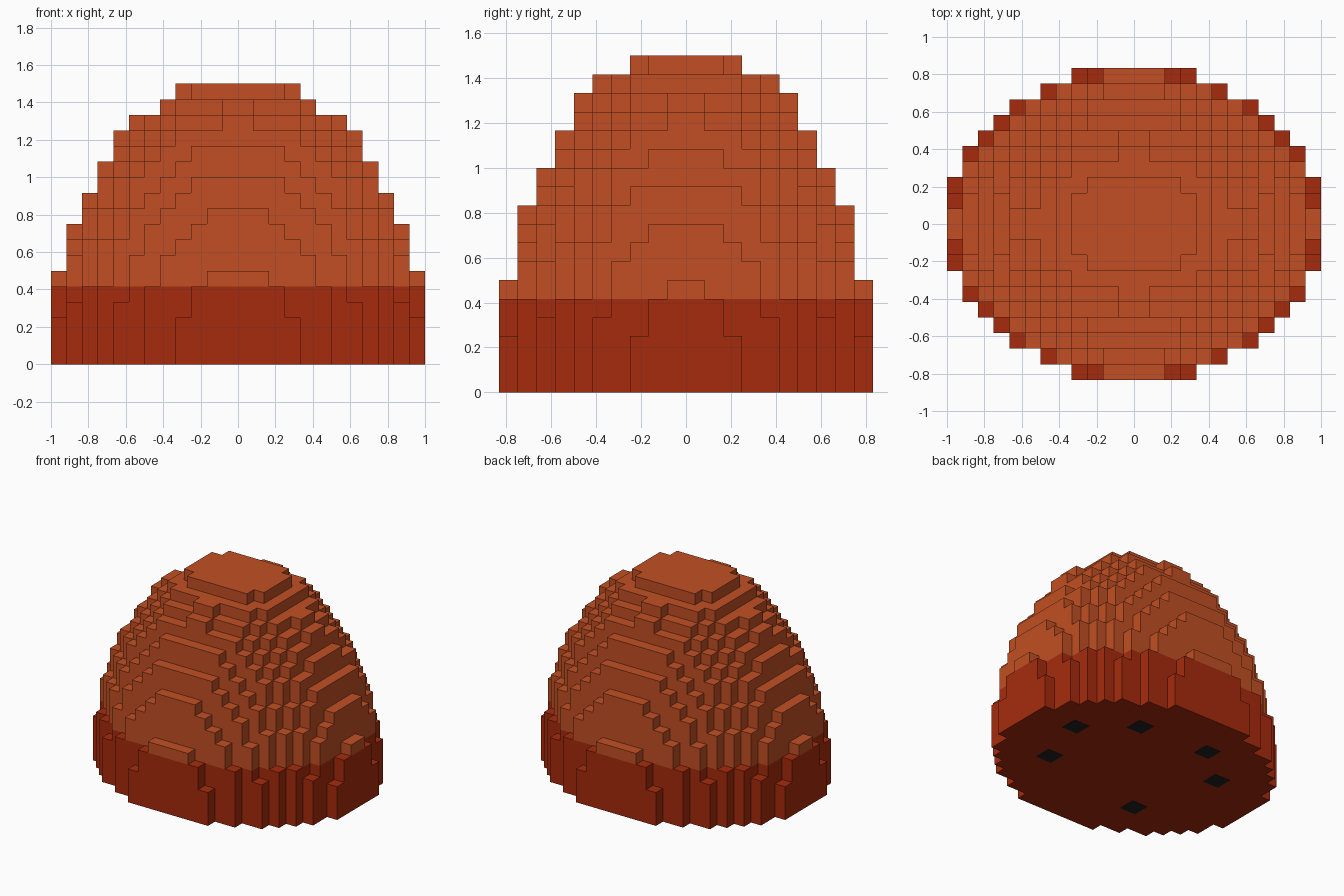
import bpy
import bmesh
import math
from mathutils import Vector

if "Cube" in bpy.data.objects:
    bpy.data.objects.remove(bpy.data.objects["Cube"], do_unlink=True)

CELL = 1 / 12
NX, NY, NZ = 12, 10, 18      # half width, half depth and height in blocks
BAND = 5                     # height of the dark band in blocks


def material(name, colour):
    mat = bpy.data.materials.new(name)
    mat.use_nodes = True
    mat.diffuse_color = (*colour, 1)
    mat.node_tree.nodes["Principled BSDF"].inputs["Base Color"].default_value = (*colour, 1)
    return mat


def add_object(name, bm, mats):
    mesh = bpy.data.meshes.new(name)
    bm.to_mesh(mesh)
    bm.free()
    for mat in mats:
        mesh.materials.append(mat)
    obj = bpy.data.objects.new(name, mesh)
    bpy.context.collection.objects.link(obj)
    return obj


orange = material("burnt orange", (0.54, 0.078, 0.017))
red = material("dark red", (0.38, 0.024, 0.004))
black = material("black", (0.015, 0.015, 0.015))


# Blocks that fall within half an ellipsoid
def inside(i, j, k):
    return ((i + 0.5) / NX) ** 2 + ((j + 0.5) / NY) ** 2 + (k / NZ) ** 2 <= 1


blocks = {(i, j, k)
          for i in range(-NX, NX) for j in range(-NY, NY) for k in range(NZ)
          if inside(i, j, k)}

# Stepped dome: only the outer block sides, coloured by height
bm = bmesh.new()
corners = {}


def corner(p):
    key = tuple(round(c) for c in p)
    if key not in corners:
        corners[key] = bm.verts.new(Vector(key) * CELL)
    return corners[key]


for block in sorted(blocks):
    centre = Vector(block) + Vector((0.5, 0.5, 0.5))
    for axis in range(3):
        for sign in (-1, 1):
            step = [0, 0, 0]
            step[axis] = sign
            if tuple(b + s for b, s in zip(block, step)) in blocks:
                continue
            n = Vector(step) / 2
            u = Vector((n.y, n.z, n.x))
            v = n.cross(u) * 2
            ring = [centre + n + a * u + b * v
                    for a, b in ((-1, -1), (1, -1), (1, 1), (-1, 1))]
            face = bm.faces.new([corner(p) for p in ring])
            face.material_index = 0 if block[2] < BAND else 1
bm.normal_update()

# Merge flat runs of blocks into large clean faces
bmesh.ops.dissolve_limit(bm, angle_limit=math.radians(1), verts=bm.verts[:],
                         edges=bm.edges[:], delimit={'MATERIAL'})
add_object("stepped_dome", bm, [red, orange])

# Square pads set flush in the underside
PAD = 0.13
pads = [(0.66, 0.17), (0.32, 0.45), (-0.25, 0.48),
        (-0.55, 0.22), (-0.35, -0.42), (0.54, -0.25)]
for number, (x, y) in enumerate(pads, 1):
    bm = bmesh.new()
    bmesh.ops.create_cube(bm, size=1)
    bmesh.ops.scale(bm, vec=(PAD, PAD, 0.004), verts=bm.verts)
    bmesh.ops.translate(bm, vec=(x, y, 0), verts=bm.verts)
    add_object(f"underside_pad_{number}", bm, [black])
